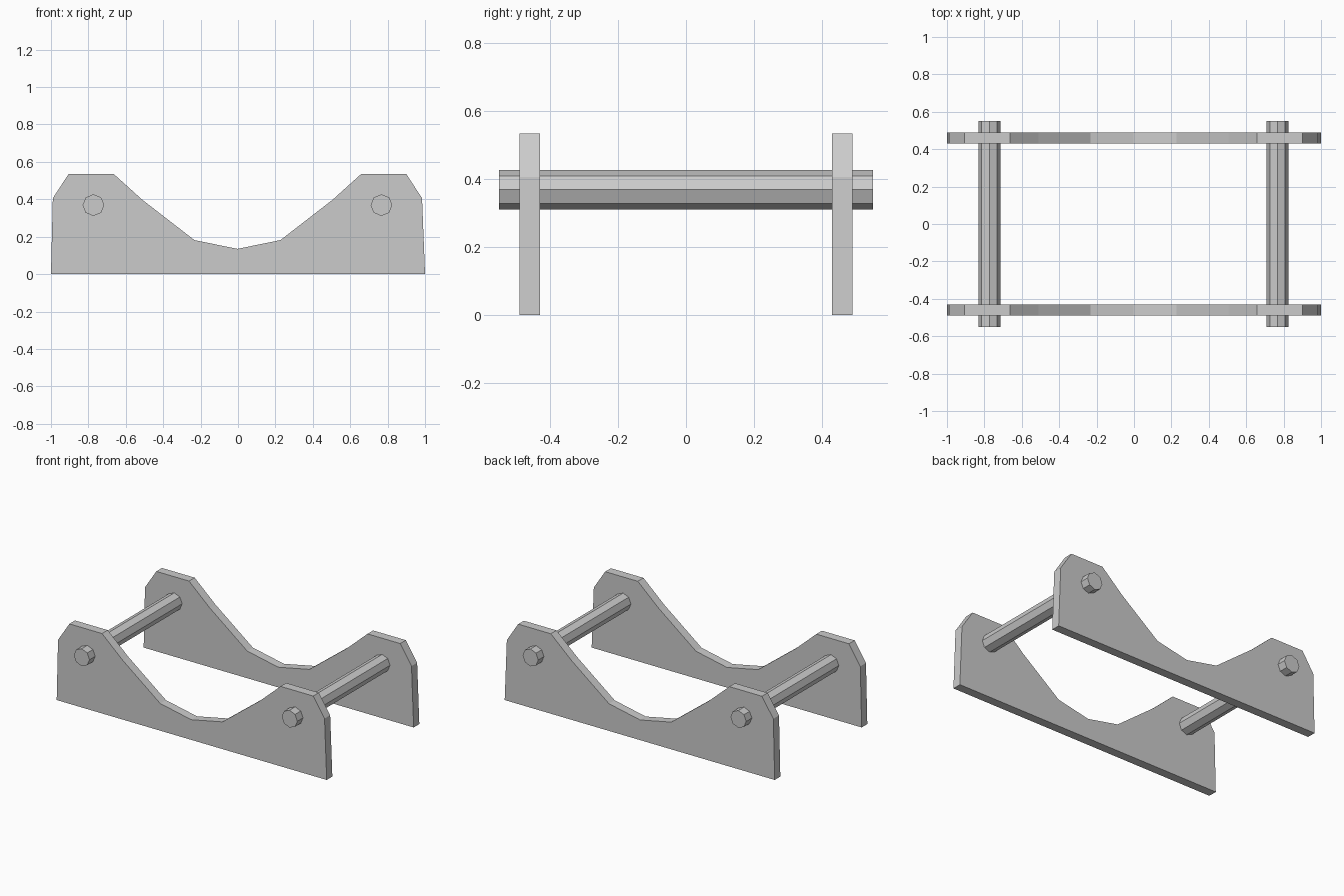
import bpy, bmesh, math
from mathutils import Matrix, Vector

cube = bpy.data.objects.get("Cube")
if cube:
    bpy.data.objects.remove(cube, do_unlink=True)

GREY = (0.6, 0.6, 0.6, 1.0)
steel = bpy.data.materials.new("plain grey")
steel.use_nodes = True
steel.diffuse_color = GREY
steel.node_tree.nodes["Principled BSDF"].inputs["Base Color"].default_value = GREY

MID_X = -0.003      # mirror line of the cradle cut and the rods
THICK = 0.06


def add_object(name, bm):
    bmesh.ops.recalc_face_normals(bm, faces=bm.faces)
    mesh = bpy.data.meshes.new(name)
    bm.to_mesh(mesh)
    bm.free()
    mesh.materials.append(steel)
    obj = bpy.data.objects.new(name, mesh)
    bpy.context.collection.objects.link(obj)
    return obj


# Half outline of a side plate, from the outer shoulder to the cradle
half = [(0.987, 0.406), (0.903, 0.535), (0.661, 0.535),
        (0.508, 0.397), (0.23, 0.182)]
outline = [(-1, 0)] + [(MID_X - x, z) for x, z in half]
outline += [(MID_X, 0.135)]
outline += [(MID_X + x, z) for x, z in reversed(half)] + [(1, 0)]


def side_plate(name, y):
    bm = bmesh.new()
    face = bm.faces.new([bm.verts.new((x, y - THICK / 2, z)) for x, z in outline])
    extruded = bmesh.ops.extrude_face_region(bm, geom=[face])
    verts = [v for v in extruded["geom"] if isinstance(v, bmesh.types.BMVert)]
    bmesh.ops.translate(bm, verts=verts, vec=Vector((0, THICK, 0)))
    add_object(name, bm)


# Eight-sided rod running through both plates, with a corner at the top
def cross_rod(name, x):
    bm = bmesh.new()
    bmesh.ops.create_cone(bm, cap_ends=True, segments=8, radius1=0.058,
                          radius2=0.058, depth=1.1)
    top = max(bm.verts, key=lambda v: v.co.y)
    turn = math.pi / 2 - math.atan2(top.co.y, top.co.x)
    bmesh.ops.transform(bm, verts=bm.verts, matrix=(
        Matrix.Translation((x, 0, 0.369))
        @ Matrix.Rotation(math.pi / 2, 4, "X")
        @ Matrix.Rotation(turn, 4, "Z")))
    add_object(name, bm)


side_plate("front_plate", -0.46)
side_plate("back_plate", 0.46)
cross_rod("right_rod", MID_X - 0.77)
cross_rod("left_rod", MID_X + 0.77)
